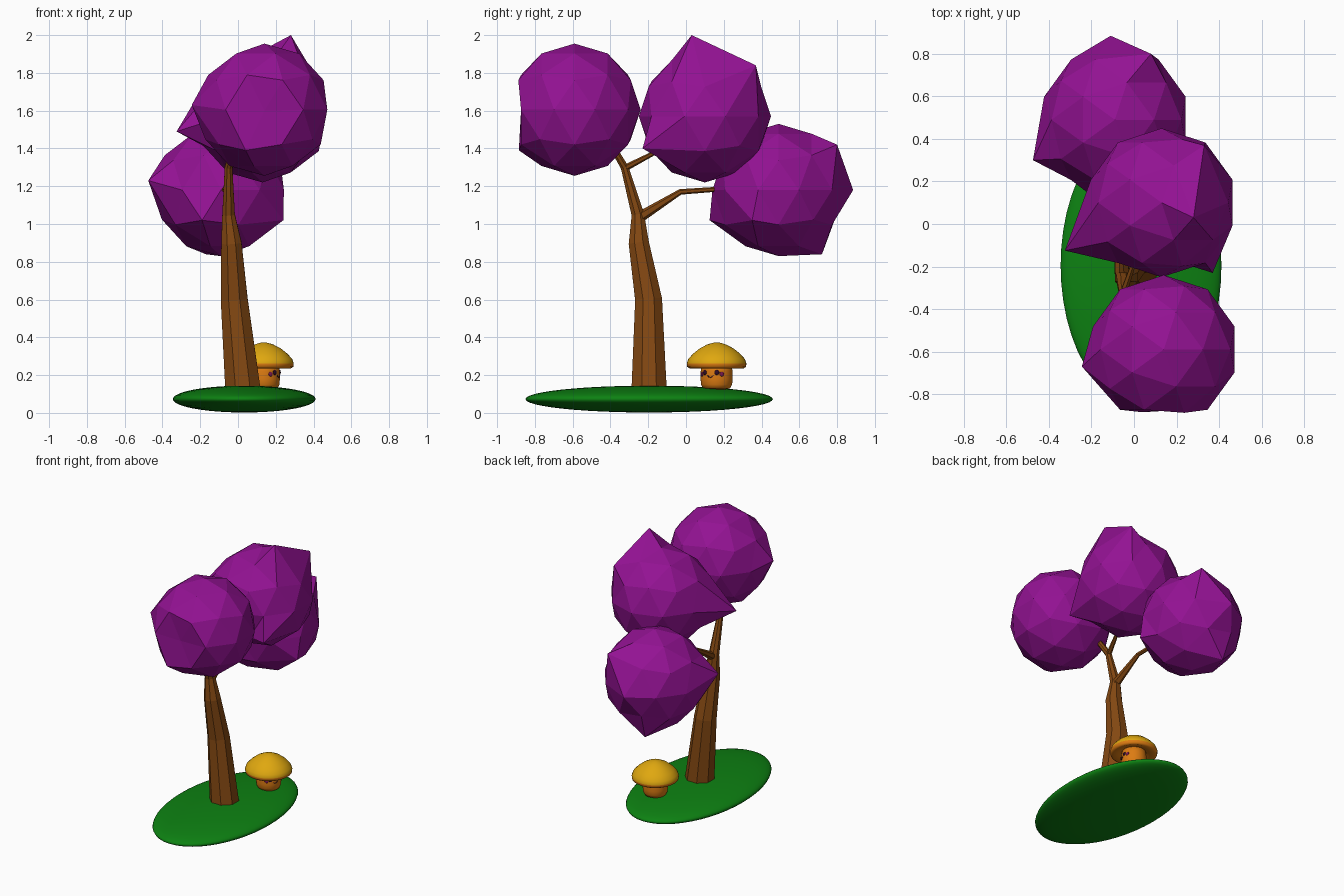
import bpy, bmesh, math
from mathutils import Vector, Matrix

if "Cube" in bpy.data.objects:
    bpy.data.objects.remove(bpy.data.objects["Cube"])


def material(name, rgb):
    m = bpy.data.materials.new(name)
    m.diffuse_color = (*rgb, 1)
    m.use_nodes = True
    m.node_tree.nodes["Principled BSDF"].inputs["Base Color"].default_value = m.diffuse_color
    return m


PURPLE = material("purple_leaves", (0.29, 0.006, 0.29))
BROWN = material("brown_bark", (0.23, 0.065, 0.006))
GREEN = material("green_grass", (0.004, 0.22, 0.006))
YELLOW = material("yellow_cap", (0.74, 0.39, 0.005))
ORANGE = material("orange_stem", (0.72, 0.2, 0.006))
DARK = material("dark_eye", (0.03, 0.004, 0.02))
BLUSH = material("plum_cheek", (0.2, 0.01, 0.08))


def finish(name, bm, *mats, smooth=False):
    bmesh.ops.recalc_face_normals(bm, faces=bm.faces)
    me = bpy.data.meshes.new(name)
    bm.to_mesh(me)
    bm.free()
    for m in mats:
        me.materials.append(m)
    for p in me.polygons:
        p.use_smooth = smooth
    ob = bpy.data.objects.new(name, me)
    bpy.context.collection.objects.link(ob)
    return ob


def loft(bm, rings, closed=True):
    """Join rings of points with quads, capping both ends."""
    rings = [[bm.verts.new(p) for p in r] for r in rings]
    n = len(rings[0])
    for a, b in zip(rings, rings[1:]):
        for i in range(n):
            j = (i + 1) % n
            bm.faces.new((a[i], a[j], b[j], b[i]))
    if closed:
        bm.faces.new(rings[0][::-1])
        bm.faces.new(rings[-1])


def tube(name, path, mat, sides):
    """Tapered tube through (x, y, z, radius) points."""
    pts = [Vector(p[:3]) for p in path]
    rings = []
    for i, p in enumerate(pts):
        d = (pts[min(i + 1, len(pts) - 1)] - pts[max(i - 1, 0)]).normalized()
        ref = Vector((1, 0, 0))
        u = (ref - d * ref.dot(d)).normalized()
        v = d.cross(u)
        rings.append([p + path[i][3] * (u * math.cos(t) + v * math.sin(t))
                      for t in (2 * math.pi * (k + 0.5) / sides for k in range(sides))])
    bm = bmesh.new()
    loft(bm, rings)
    return finish(name, bm, mat)


def blob(name, centre, pulls):
    """Faceted leaf ball with some corners pulled to given points."""
    c = Vector(centre)
    bm = bmesh.new()
    bmesh.ops.create_icosphere(bm, subdivisions=2, radius=0.35)
    free = list(bm.verts)
    for p in pulls:
        t = Vector(p) - c
        v = max(free, key=lambda w: w.co.normalized().dot(t.normalized()))
        v.co = t
        free.remove(v)
    bmesh.ops.translate(bm, verts=bm.verts, vec=c)
    return finish(name, bm, PURPLE)


def lathe(bm, profile, x, y, sides=40):
    loft(bm, [[(x + r * math.cos(2 * math.pi * k / sides),
                y + r * math.sin(2 * math.pi * k / sides), z)
               for k in range(sides)] for r, z in profile])


# Grass mound
bm = bmesh.new()
bmesh.ops.create_uvsphere(bm, u_segments=48, v_segments=24, radius=1)
bmesh.ops.transform(bm, verts=bm.verts, matrix=Matrix.Translation((0.033, -0.195, 0.073))
                    @ Matrix.Diagonal((0.378, 0.655, 0.071, 1)))
finish("grass_mound", bm, GREEN, smooth=True)

# Trunk and branches
tube("trunk", [(0.03, -0.195, 0.08, 0.103), (-0.02, -0.198, 0.6, 0.077),
               (-0.035, -0.25, 0.9, 0.058), (-0.05, -0.255, 1.05, 0.036),
               (-0.05, -0.325, 1.3, 0.022), (-0.01, -0.42, 1.46, 0.017)], BROWN, 8)
tube("middle_branch", [(-0.05, -0.325, 1.295, 0.018), (0.0, -0.18, 1.37, 0.012),
                       (0.06, -0.04, 1.45, 0.01)], BROWN, 6)
tube("back_branch", [(-0.045, -0.255, 1.03, 0.03), (-0.06, -0.03, 1.17, 0.015),
                     (-0.08, 0.25, 1.19, 0.012)], BROWN, 6)

# Leaf balls
blob("front_leaves", (0.14, -0.59, 1.605),
     [(-0.245, -0.67, 1.63), (0.14, -0.87, 1.6), (0.04, -0.885, 1.39)])
blob("middle_leaves", (0.13, 0.1, 1.57),
     [(0.28, 0.03, 2.0), (0.33, 0.37, 1.84), (-0.325, -0.125, 1.49), (0.37, -0.23, 1.4)])
blob("back_leaves", (-0.09, 0.49, 1.18),
     [(-0.11, 0.885, 1.18), (-0.475, 0.3, 1.23), (-0.17, 0.72, 0.84),
      (0.08, 0.8, 1.42), (-0.19, 0.125, 1.02), (0.24, 0.35, 1.02)])

# Mushroom stem
MX, MY = 0.137, 0.162
bm = bmesh.new()
lathe(bm, [(0.05, 0.125), (0.072, 0.13), (0.082, 0.15), (0.085, 0.18),
           (0.084, 0.22), (0.078, 0.275)], MX, MY)
finish("mushroom_stem", bm, ORANGE, smooth=True)

# Mushroom cap: yellow dome with an orange underside
bm = bmesh.new()
lathe(bm, [(0.06, 0.262), (0.1, 0.248), (0.142, 0.235), (0.156, 0.244), (0.158, 0.262),
           (0.15, 0.285), (0.125, 0.313), (0.09, 0.341), (0.05, 0.362), (0.02, 0.371),
           (0.004, 0.373)], MX, MY)
for f in bm.faces:
    f.material_index = int(f.calc_center_median().z < 0.262)
finish("mushroom_cap", bm, YELLOW, ORANGE, smooth=True)


# Face, turned a little towards the front
def on_stem(angle, z, r=0.085):
    a = math.radians(angle - 23)
    return Vector((MX + r * math.cos(a), MY + r * math.sin(a), z))


def dot(name, angle, z, size, mat):
    bm = bmesh.new()
    bmesh.ops.create_uvsphere(bm, u_segments=16, v_segments=10, radius=1)
    rot = Matrix.Rotation(math.radians(angle - 23), 4, 'Z')
    bmesh.ops.transform(bm, verts=bm.verts, matrix=Matrix.Translation(on_stem(angle, z))
                        @ rot @ Matrix.Diagonal((0.0045, size, size, 1)))
    finish(name, bm, mat, smooth=True)


for side, s in (("left", -1), ("right", 1)):
    dot(side + "_eye", s * 24, 0.214, 0.013, DARK)
    dot(side + "_cheek", s * 42, 0.205, 0.012, BLUSH)
tube("smile", [(*on_stem(a, 0.188 + 0.012 * (a / 12) ** 2), 0.0025)
               for a in range(-12, 13, 4)], DARK, 6)
